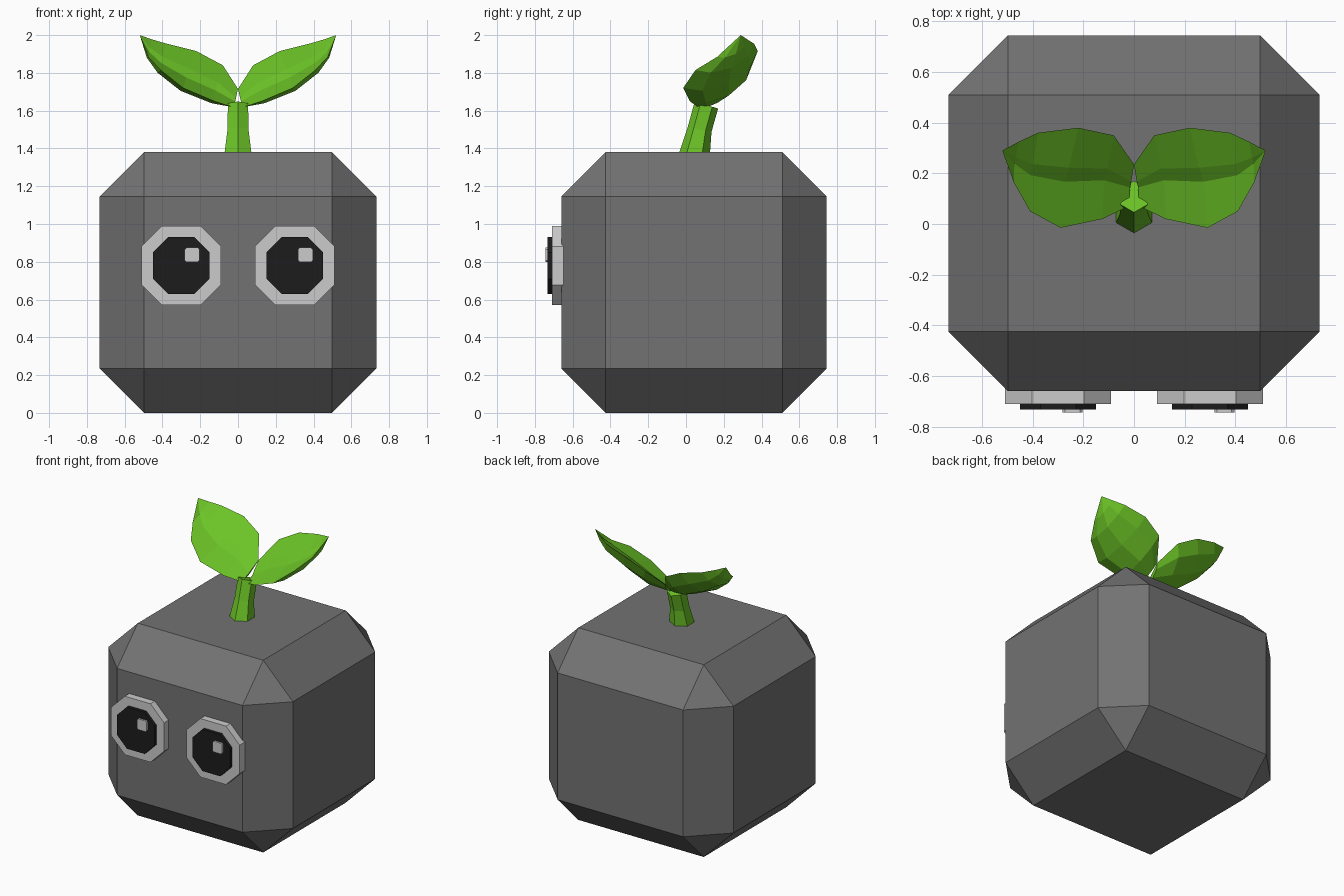
import bpy, bmesh
from mathutils import Vector

if "Cube" in bpy.data.objects:
    bpy.data.objects.remove(bpy.data.objects["Cube"])


def material(name, rgb):
    m = bpy.data.materials.new(name)
    m.diffuse_color = (*rgb, 1)
    m.use_nodes = True
    m.node_tree.nodes["Principled BSDF"].inputs["Base Color"].default_value = m.diffuse_color
    return m


GREY = material("dark_grey", (0.17, 0.17, 0.17))
LIGHT = material("light_grey", (0.55, 0.55, 0.55))
BLACK = material("black", (0.012, 0.012, 0.012))
GREEN = material("leaf_green", (0.15, 0.55, 0.02))


def finish(bm, name, mat):
    bmesh.ops.recalc_face_normals(bm, faces=bm.faces)
    mesh = bpy.data.meshes.new(name)
    bm.to_mesh(mesh)
    bm.free()
    mesh.materials.append(mat)
    ob = bpy.data.objects.new(name, mesh)
    bpy.context.collection.objects.link(ob)
    return ob


def loft(rings, name, mat, tip=None):
    """Skin a list of equal-length point rings; close with a cap or a tip."""
    bm = bmesh.new()
    loops = [[bm.verts.new(p) for p in r] for r in rings]
    n = len(loops[0])
    bm.faces.new(loops[0])
    for a, b in zip(loops, loops[1:]):
        for i in range(n):
            j = (i + 1) % n
            bm.faces.new((a[i], a[j], b[j], b[i]))
    if tip is None:
        bm.faces.new(loops[-1])
    else:
        t = bm.verts.new(tip)
        for i in range(n):
            bm.faces.new((loops[-1][i], loops[-1][(i + 1) % n], t))
    return finish(bm, name, mat)


def octagon_plate(name, x, z, half, flat, y_front, y_back, mat):
    outline = [(flat, half), (half, flat), (half, -flat), (flat, -half),
               (-flat, -half), (-half, -flat), (-half, flat), (-flat, half)]
    rings = [[(x + u, y, z + v) for u, v in outline] for y in (y_front, y_back)]
    return loft(rings, name, mat)


# Chamfered body block
bm = bmesh.new()
bmesh.ops.create_cube(bm, size=1)
for v in bm.verts:
    v.co = Vector((v.co.x * 1.466, v.co.y * 1.405 + 0.0425, v.co.z * 1.38 + 0.69))
bmesh.ops.bevel(bm, geom=bm.edges[:], offset=0.235, segments=1, affect='EDGES')
finish(bm, "body", GREY)

# Eyes: rim, pupil and highlight, same side highlight on both
for side, cx in (("left", -0.30), ("right", 0.30)):
    octagon_plate(side + "_eye_rim", cx, 0.78, 0.21, 0.102, -0.71, -0.648, LIGHT)
    octagon_plate(side + "_pupil", cx, 0.78, 0.15, 0.07, -0.732, -0.70, BLACK)
    octagon_plate(side + "_highlight", cx + 0.057, 0.837, 0.039, 0.029,
                  -0.745, -0.725, LIGHT)

# Six-sided bent stem: (centre y, z, radius, tilt of ring)
HEX = [(0, -1), (0.87, -0.5), (0.87, 0.5), (0, 1), (-0.87, 0.5), (-0.87, -0.5)]
stem = [[(u * r, cy + v * r, z + v * r * tilt) for u, v in HEX]
        for cy, z, r, tilt in ((0.045, 1.375, 0.082, 0),
                               (0.072, 1.50, 0.063, -0.2),
                               (0.108, 1.63, 0.062, -0.3))]
loft(stem, "stem", GREEN)

# Leaf: back edge, front edge and underside depth at each station
stations = [((0.0, 0.235, 1.715), (0.02, 0.07, 1.615), 0.03),
            ((0.08, 0.35, 1.84), (0.125, 0.02, 1.65), 0.085),
            ((0.22, 0.38, 1.915), (0.29, -0.015, 1.72), 0.095),
            ((0.38, 0.36, 1.955), (0.41, 0.05, 1.815), 0.075),
            ((0.455, 0.325, 1.977), (0.475, 0.165, 1.885), 0.04)]
down = Vector((0.42, 0.48, -0.77))
# Section: (position from front to back, depth factor)
section = [(0, 0), (0.42, 0.35), (0.58, 0.18), (1, 0),
           (0.82, 0.68), (0.5, 1.0), (0.18, 0.68)]
rings = [[Vector(f).lerp(Vector(b), w) + down * d * k for w, k in section]
         for b, f, d in stations]
# Blend the base into the stem top, on the mirror plane
for p in rings[0]:
    p.x = max(0.0, min(p.x, 0.02))
leaf = loft(rings, "leaves", GREEN, tip=(0.52, 0.29, 2.0))
leaf.modifiers.new("mirror", 'MIRROR').use_mirror_merge = False
